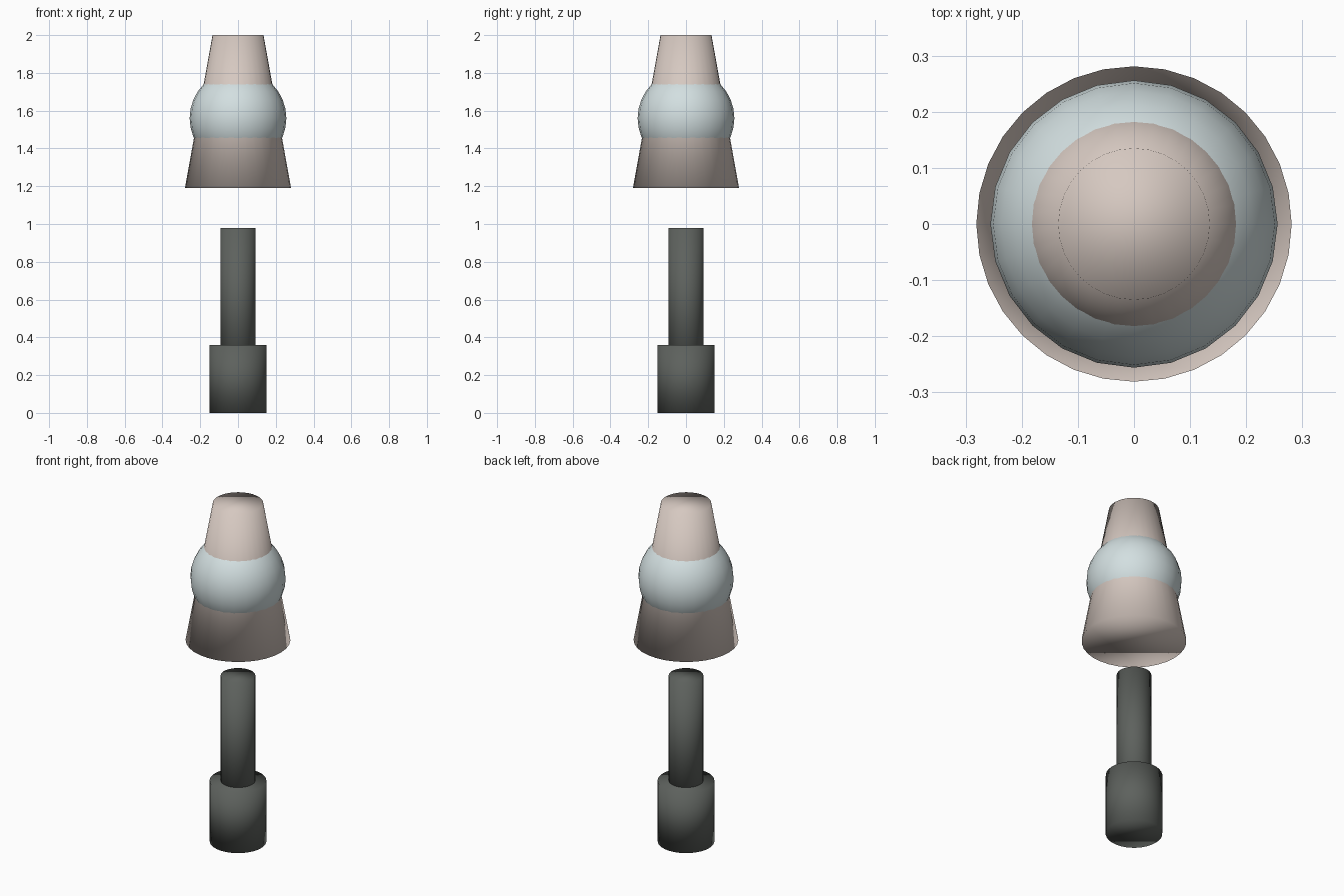
import bpy

cube = bpy.data.objects.get("Cube")
if cube:
    bpy.data.objects.remove(cube, do_unlink=True)


def material(name, r, g, b):
    mat = bpy.data.materials.new(name)
    mat.use_nodes = True
    mat.diffuse_color = (r, g, b, 1)
    mat.node_tree.nodes["Principled BSDF"].inputs["Base Color"].default_value = (r, g, b, 1)
    return mat


def finish(name, mat):
    """Name, colour and smooth the newest object."""
    obj = bpy.context.object
    obj.name = obj.data.name = name
    obj.data.materials.append(mat)
    bpy.ops.object.shade_smooth()
    return obj


def tapered(name, mat, bottom_radius, top_radius, low, high):
    """Closed upright cone or cylinder between two heights."""
    bpy.ops.mesh.primitive_cone_add(
        vertices=32, radius1=bottom_radius, radius2=top_radius,
        depth=high - low, location=(0, 0, (low + high) / 2))
    return finish(name, mat)


charcoal = material("charcoal", 0.11, 0.12, 0.11)
beige = material("warm beige", 0.67, 0.58, 0.53)
pale_blue = material("pale blue", 0.65, 0.74, 0.75)

# Weighted foot and post
tapered("base", charcoal, 0.152, 0.152, 0, 0.36)
tapered("post", charcoal, 0.093, 0.093, 0.2, 0.98)

# Tapered shade floating above the post
tapered("shade", beige, 0.281, 0.135, 1.19, 2)

# Round bulb bulging through the shade
bpy.ops.mesh.primitive_uv_sphere_add(
    segments=24, ring_count=16, radius=0.256, location=(0, 0, 1.56))
finish("bulb", pale_blue)
